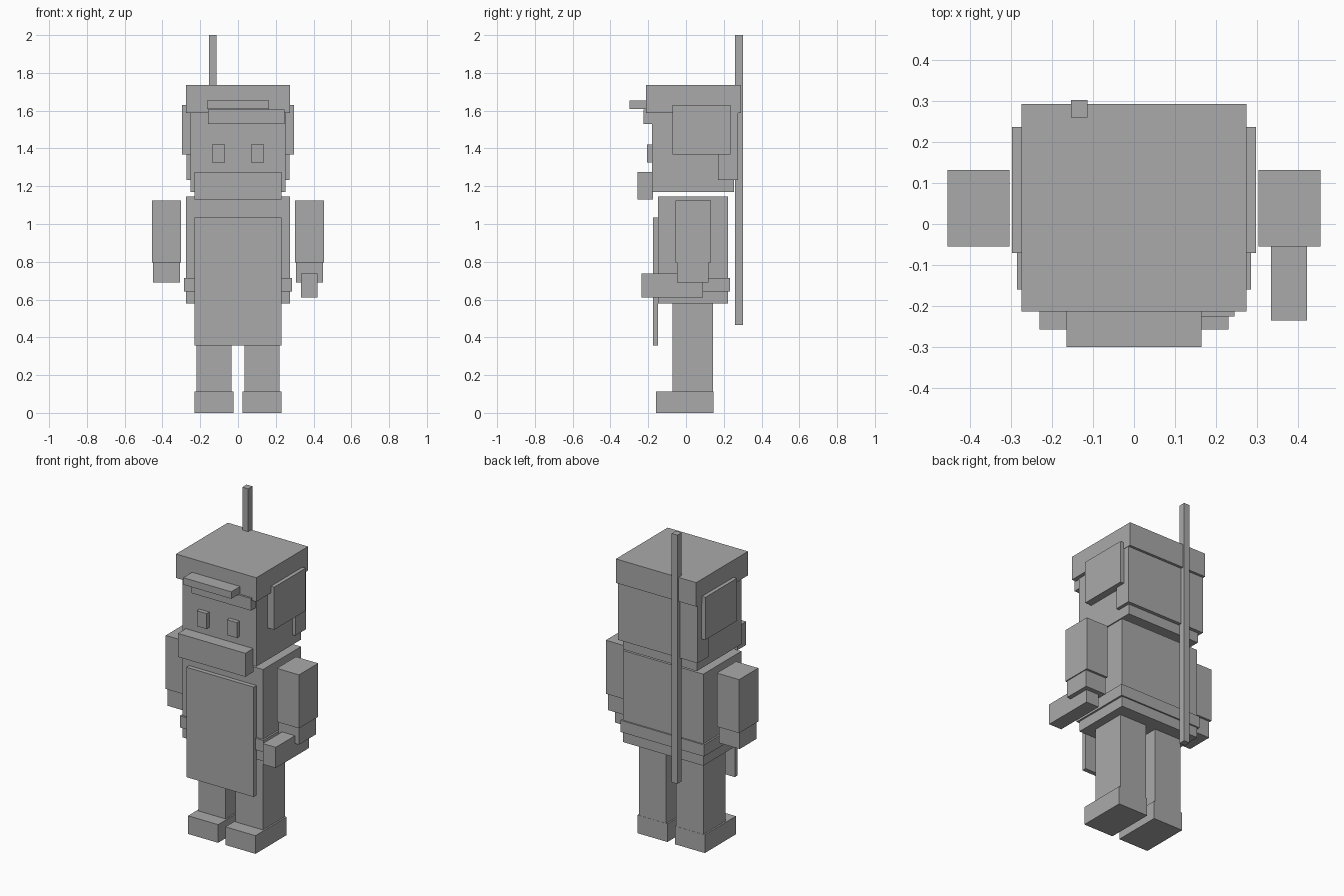
import bpy

default = bpy.data.objects.get("Cube")
if default:
    bpy.data.objects.remove(default, do_unlink=True)

grey = bpy.data.materials.new("plain grey")
grey.use_nodes = True
grey.diffuse_color = (0.4, 0.4, 0.4, 1)
for node in grey.node_tree.nodes:
    if node.type == 'BSDF_PRINCIPLED':
        node.inputs["Base Color"].default_value = grey.diffuse_color


def box(name, x, y, z):
    """Block spanning the given (min, max) range on each axis."""
    bpy.ops.mesh.primitive_cube_add(size=1)
    obj = bpy.context.object
    obj.name = obj.data.name = name
    spans = (x, y, z)
    for v in obj.data.vertices:
        v.co = [(lo + hi) / 2 + c * (hi - lo) for c, (lo, hi) in zip(v.co, spans)]
    obj.data.materials.append(grey)
    return obj


def centred(name, half, y, z):
    return box(name, (-half, half), y, z)


def pair(name, x, y, z):
    box("left_" + name, x, y, z)
    box("right_" + name, (-x[1], -x[0]), y, z)


# Legs and shoes
pair("shoe", (0.025, 0.23), (-0.158, 0.145), (0, 0.112))
pair("leg", (0.034, 0.22), (-0.072, 0.144), (0.1, 0.6))

# Torso, belt and apron
centred("torso", 0.274, (-0.148, 0.223), (0.58, 1.145))
centred("belt", 0.285, (-0.16, 0.232), (0.643, 0.715))
centred("apron", 0.23, (-0.175, -0.147), (0.357, 1.035))

# Arms, hands and the held tool
pair("arm", (0.303, 0.455), (-0.055, 0.132), (0.795, 1.125))
pair("hand", (0.308, 0.449), (-0.047, 0.118), (0.69, 0.8))
box("held_tool", (0.334, 0.422), (-0.235, 0.09), (0.61, 0.738))

# Head and face
centred("head", 0.252, (-0.18, 0.255), (1.17, 1.62))
pair("eye", (0.07, 0.137), (-0.206, -0.178), (1.325, 1.42))
centred("beard", 0.23, (-0.257, -0.175), (1.13, 1.275))

# Hair, fringe, brim and side pads
centred("hair_top", 0.274, (-0.213, 0.292), (1.588, 1.736))
centred("hair_back", 0.272, (0.17, 0.276), (1.232, 1.6))
box("fringe", (-0.16, 0.245), (-0.225, -0.175), (1.53, 1.605))
centred("brim", 0.164, (-0.3, -0.21), (1.61, 1.653))
pair("ear_pad", (0.24, 0.297), (-0.071, 0.236), (1.367, 1.63))

# Staff on the back
box("staff", (-0.153, -0.113), (0.26, 0.302), (0.466, 2.0))
